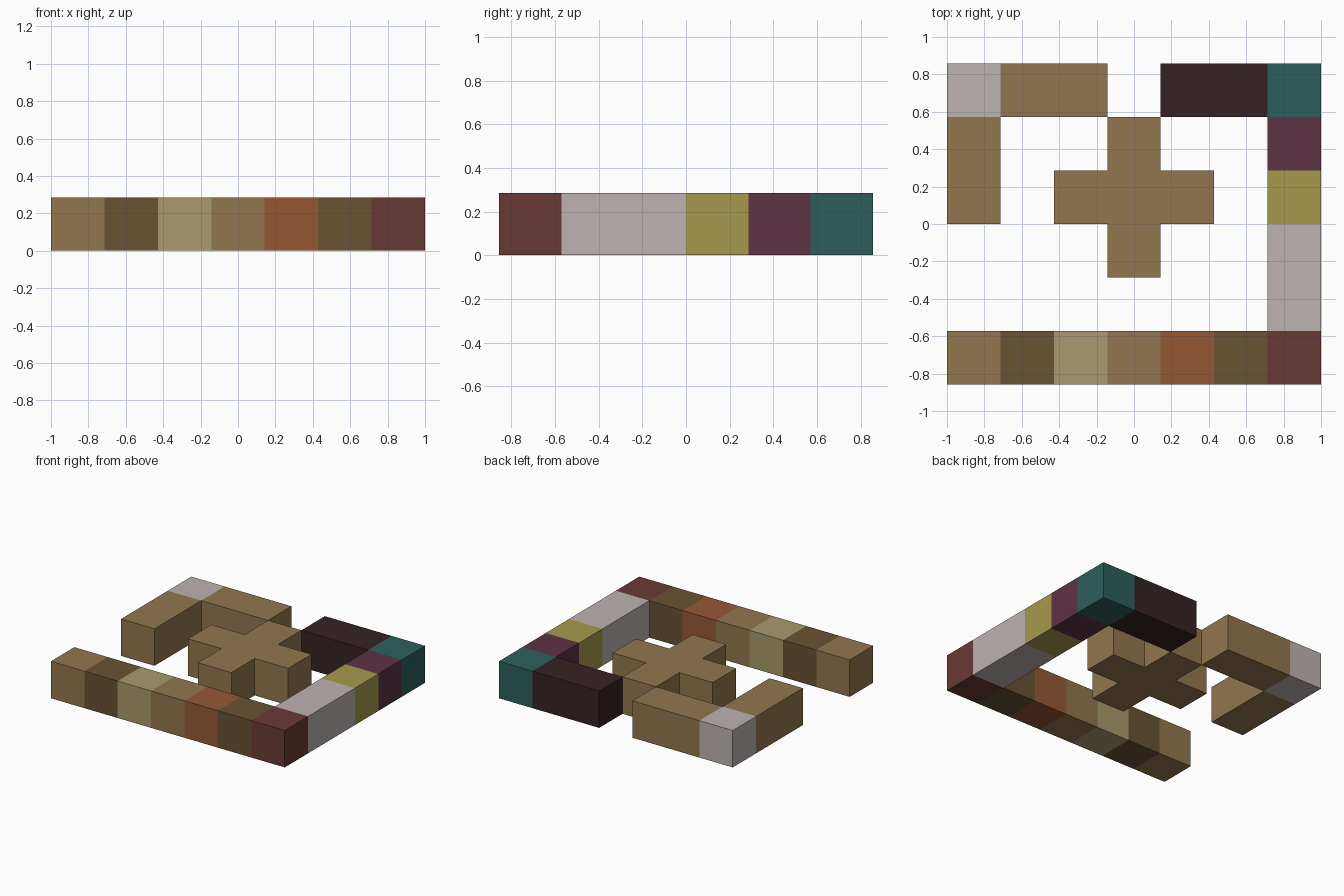
import bpy, bmesh
from mathutils import Vector

if "Cube" in bpy.data.objects:
    bpy.data.objects.remove(bpy.data.objects["Cube"])

COLS, ROWS = 7, 6
S = 2 / COLS  # edge length of one block


def linear(hex_pair):
    c = int(hex_pair, 16) / 255
    return c / 12.92 if c <= 0.04045 else ((c + 0.055) / 1.055) ** 2.4


def make_material(name, code):
    rgba = [linear(code[i:i + 2]) for i in range(0, 6, 2)] + [1.0]
    mat = bpy.data.materials.new(name)
    mat.use_nodes = True
    mat.diffuse_color = rgba
    bsdf = next(n for n in mat.node_tree.nodes if n.type == "BSDF_PRINCIPLED")
    bsdf.inputs["Base Color"].default_value = rgba
    return mat


# One letter per block colour
MATERIALS = {
    "T": make_material("tan", "92764E"),
    "B": make_material("dark_brown", "695234"),
    "K": make_material("khaki", "A89A6E"),
    "O": make_material("rust_orange", "955935"),
    "R": make_material("brick_red", "693A35"),
    "P": make_material("pale_grey", "BDB3B2"),
    "Y": make_material("mustard_yellow", "A8994D"),
    "V": make_material("plum_purple", "5D3344"),
    "G": make_material("teal_green", "2D605B"),
    "D": make_material("near_black", "352223"),
}


def build_blocks(name, plan):
    """Raise a plan (back row first) into one closed block shape."""
    cells = {(c, ROWS - 1 - r): ch
             for r, row in enumerate(plan) for c, ch in enumerate(row) if ch != "."}
    letters = sorted(set(cells.values()))
    bm = bmesh.new()

    def quad(points, slot):
        face = bm.faces.new([bm.verts.new(p) for p in points])
        face.material_index = slot

    for (c, r), ch in cells.items():
        slot = letters.index(ch)
        mid = Vector(((c + 0.5) * S - 1, (r + 0.5 - ROWS / 2) * S, S / 2))
        # Top and bottom always, sides only where no block adjoins
        for n in ((0, 0, 1), (0, 0, -1), (1, 0, 0), (-1, 0, 0), (0, 1, 0), (0, -1, 0)):
            if n[2] == 0 and (c + n[0], r + n[1]) in cells:
                continue
            n = Vector(n)
            u = Vector((n.y, n.z, n.x))
            v = n.cross(u)
            quad([mid + (n + u * a + v * b) * S / 2
                  for a, b in ((-1, -1), (1, -1), (1, 1), (-1, 1))], slot)

    bmesh.ops.remove_doubles(bm, verts=bm.verts[:], dist=0.001)
    # Merge flat neighbours that share a colour
    bmesh.ops.dissolve_limit(bm, angle_limit=0.01, verts=bm.verts[:],
                             edges=bm.edges[:], delimit={"MATERIAL"})
    bmesh.ops.recalc_face_normals(bm, faces=bm.faces[:])
    mesh = bpy.data.meshes.new(name)
    bm.to_mesh(mesh)
    bm.free()
    for ch in letters:
        mesh.materials.append(MATERIALS[ch])
    obj = bpy.data.objects.new(name, mesh)
    bpy.context.collection.objects.link(obj)


# Coloured border along the front, left side and back left
build_blocks("outer_border", [
    "....DDG",
    "......V",
    "......Y",
    "......P",
    "......P",
    "TBKTOBR"])

# Bracket in the back right corner
build_blocks("corner_bracket", [
    "PTT....",
    "T......",
    "T......",
    ".......",
    ".......",
    "......."])

# Cross in the middle
build_blocks("centre_cross", [
    ".......",
    "...T...",
    "..TTT..",
    "...T...",
    ".......",
    "......."])
